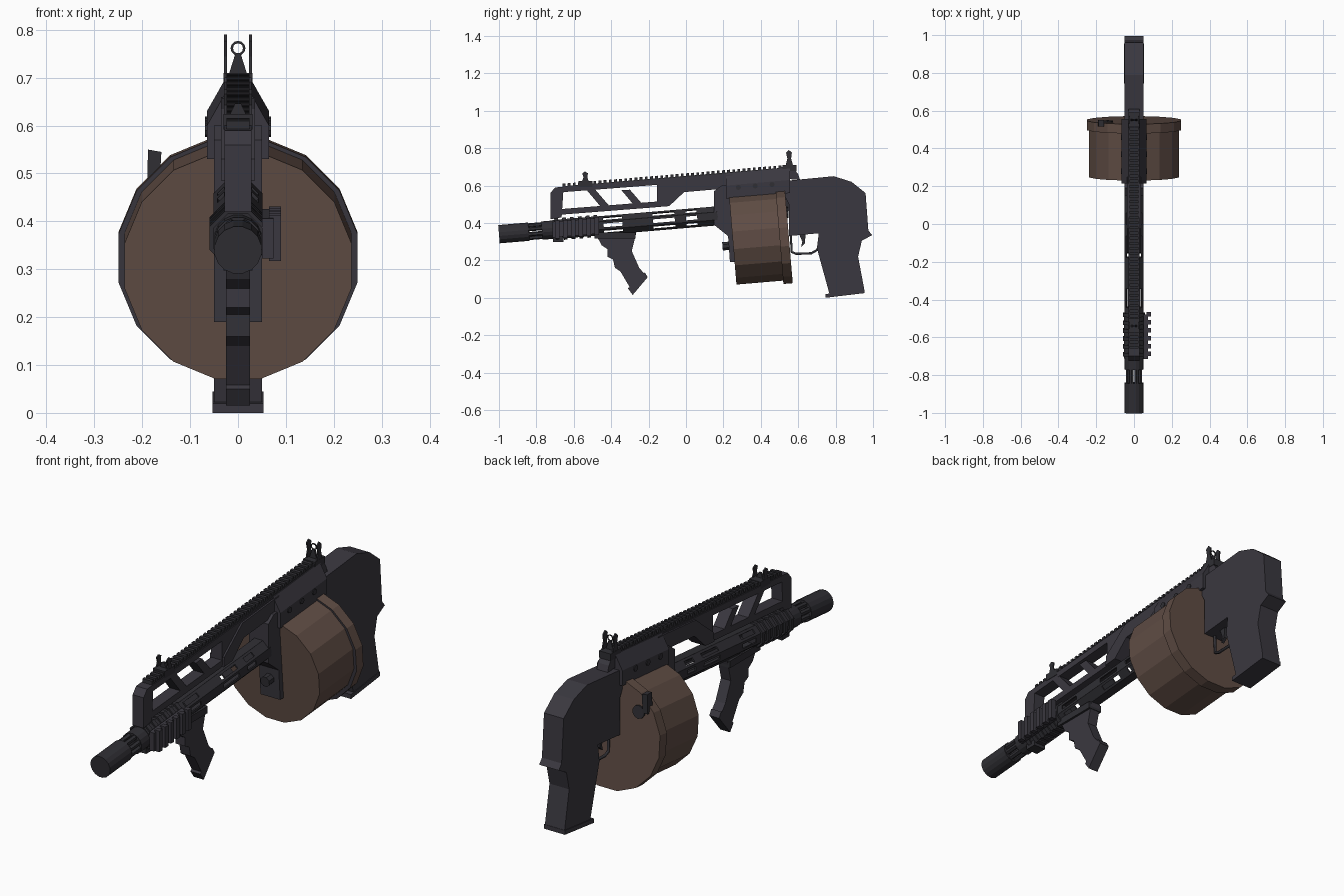
import bpy, bmesh, math
from mathutils import Vector, Matrix

if "Cube" in bpy.data.objects:
    bpy.data.objects.remove(bpy.data.objects["Cube"])

SLOPE = 0.084                      # the whole body leans slightly nose-down
TILT = Matrix.Rotation(math.atan(SLOPE), 4, 'X')


def material(name, rgb):
    m = bpy.data.materials.new(name)
    m.use_nodes = True
    m.diffuse_color = (*rgb, 1)
    m.node_tree.nodes["Principled BSDF"].inputs["Base Color"].default_value = (*rgb, 1)
    return m


grey = material("dark grey", (0.042, 0.039, 0.050))
steel = material("black steel", (0.029, 0.028, 0.034))
brown = material("drum brown", (0.115, 0.073, 0.058))


def prism(name, pts, vec, *mats):
    """Close a planar outline and push it along a vector."""
    bm = bmesh.new()
    face = bm.faces.new([bm.verts.new(p) for p in pts])
    new = bmesh.ops.extrude_face_region(bm, geom=[face])["geom"]
    bmesh.ops.translate(bm, vec=Vector(vec), verts=[v for v in new if isinstance(v, bmesh.types.BMVert)])
    bmesh.ops.recalc_face_normals(bm, faces=bm.faces)
    me = bpy.data.meshes.new(name)
    bm.to_mesh(me)
    bm.free()
    for m in mats:
        me.materials.append(m)
    ob = bpy.data.objects.new(name, me)
    bpy.context.collection.objects.link(ob)
    return ob


def side(name, pts, half, mat, x=0):
    """Side outline given as (y, z), centred on x."""
    return prism(name, [(x - half, y, z) for y, z in pts], (2 * half, 0, 0), mat)


def box(name, x, y, z, mat):
    pts = [(x[0], y[0], z[0]), (x[0], y[1], z[0]), (x[0], y[1], z[1]), (x[0], y[0], z[1])]
    return prism(name, pts, (x[1] - x[0], 0, 0), mat)


def bore(y):
    return 0.34 + (y + 1) * SLOPE


def rod(name, y0, y1, r, sides, *mats, x=0, z=None):
    """Polygonal bar along the tilted axis, flats at the sides."""
    z = bore(y0) if z is None else z
    pts = []
    for i in range(sides):
        a = math.tau * (i + 0.5) / sides
        pts.append(Vector((x, y0, z)) + TILT @ Vector((r * math.cos(a), 0, r * math.sin(a))))
    return prism(name, pts, TILT @ Vector((0, y1 - y0, 0)), *mats)


def wire(name, pts, r, mat, cyclic=False):
    cu = bpy.data.curves.new(name, 'CURVE')
    cu.dimensions = '3D'
    cu.bevel_depth, cu.bevel_resolution = r, 1
    sp = cu.splines.new('POLY')
    sp.points.add(len(pts) - 1)
    for p, co in zip(sp.points, pts):
        p.co = (*co, 1)
    sp.use_cyclic_u = cyclic
    cu.materials.append(mat)
    ob = bpy.data.objects.new(name, cu)
    bpy.context.collection.objects.link(ob)


# Muzzle with an open cage behind it
rod("muzzle", -1, -0.84, 0.05, 16, steel)
rod("muzzle_collar", -0.77, -0.71, 0.05, 16, steel)
for i in range(8):
    a = math.tau * (i + 0.5) / 8
    rod("cage_bar", -0.85, -0.76, 0.012, 6, steel,
        x=0.036 * math.cos(a), z=bore(-0.85) + 0.036 * math.sin(a))

# Clamp with ribs and a toothed rail on one side
rod("clamp", -0.71, -0.48, 0.056, 8, steel)
for i in range(6):
    y = -0.70 + i * 0.042
    rod("clamp_rib", y, y + 0.02, 0.064, 8, steel)
    box("rail_tooth", (0.065, 0.09), (y, y + 0.024), (bore(y) - 0.048, bore(y) + 0.048), grey)
side("side_rail", [(-0.715, bore(-0.715) - 0.042), (-0.48, bore(-0.48) - 0.042),
                   (-0.48, bore(-0.48) + 0.042), (-0.715, bore(-0.715) + 0.042)], 0.012, grey, x=0.062)
box("clamp_lug", (-0.03, 0.03), (-0.71, -0.655), (0.297, 0.35), steel)

# Octagonal hollow handguard made from eight panels, slotted except top and bottom
slots = [(-0.44, -0.34), (-0.175, -0.06), (0.0, 0.06)]
solid = [(-0.49, slots[0][0]), (slots[0][1], slots[1][0]), (slots[1][1], slots[2][0]), (slots[2][1], 0.17)]


def panel(a, y0, y1, t0, t1):
    out, tan = Vector((math.cos(a), 0, math.sin(a))), Vector((-math.sin(a), 0, math.cos(a)))
    base = Vector((0, y0, bore(y0)))
    pts = [base + TILT @ (out * r + tan * t) for r, t in ((0.044, t0), (0.044, t1), (0.051, t1), (0.051, t0))]
    prism("handguard_panel", pts, TILT @ Vector((0, y1 - y0, 0)), steel)


for i in range(8):
    a = math.tau * i / 8
    if i in (2, 6):
        panel(a, -0.49, 0.17, -0.021, 0.021)
        continue
    panel(a, -0.49, 0.17, -0.021, -0.010)
    panel(a, -0.49, 0.17, 0.010, 0.021)
    for y0, y1 in solid:
        panel(a, y0, y1, -0.010, 0.010)

# Angled front grip with finger steps and a foot
side("front_grip", [(-0.48, 0.335), (-0.45, 0.28), (-0.42, 0.26), (-0.42, 0.22), (-0.39, 0.205),
                    (-0.38, 0.16), (-0.35, 0.14), (-0.30, 0.055), (-0.22, 0.125), (-0.25, 0.16),
                    (-0.29, 0.25), (-0.265, 0.35)], 0.025, grey)
side("grip_foot", [(-0.31, 0.05), (-0.285, 0.015), (-0.205, 0.11), (-0.22, 0.135)], 0.025, grey)
box("grip_mount", (-0.035, 0.035), (-0.49, -0.27), (0.318, 0.35), steel)

# Carry frame: top bar, bottom bar, post, slanted struts and solid rear
half = 0.028
side("frame_top", [(-0.72, 0.56), (0.25, 0.635), (0.25, 0.665), (-0.70, 0.59)], half, grey)
side("frame_bottom", [(-0.725, 0.44), (-0.15, 0.485), (-0.15, 0.515), (-0.725, 0.47)], half, grey)
side("frame_post", [(-0.725, 0.42), (-0.665, 0.43), (-0.655, 0.58), (-0.70, 0.59), (-0.725, 0.56)], half, grey)
for y in (-0.53, -0.345):
    side("frame_strut", [(y, 0.575), (y + 0.045, 0.578), (y + 0.125, 0.485), (y + 0.08, 0.48)], half, grey)
side("frame_rear", [(-0.155, 0.485), (-0.09, 0.49), (-0.01, 0.565), (0.22, 0.585), (0.25, 0.66),
                    (-0.02, 0.635), (-0.15, 0.53)], half + 0.008, grey)
side("frame_gusset", [(-0.155, 0.49), (-0.12, 0.49), (0.0, 0.625), (-0.155, 0.605)], half, grey)

# Toothed top rail, one comb outline
comb = [(0.55, 0.685), (-0.66, 0.585)]
for i in range(44):
    y = -0.66 + i * 0.0275
    z = 0.597 + (y + 0.66) * SLOPE
    comb += [(y, z), (y, z + 0.013), (y + 0.015, z + 0.014), (y + 0.015, z)]
side("top_rail", comb, 0.024, steel)

# Receiver with sloped shoulders and bolts
section = [(-0.065, 0.53), (0.065, 0.53), (0.065, 0.60), (0.028, 0.665), (-0.028, 0.665), (-0.065, 0.60)]
prism("receiver", [(x, 0.215, z) for x, z in section], (0, 0.34, 0.03), grey)
for y in (0.28, 0.37, 0.46):
    for s in (-1, 1):
        z = 0.59 + (y - 0.28) * SLOPE
        pts = [(s * 0.06, y + 0.014 * math.cos(i * math.tau / 8), z + 0.014 * math.sin(i * math.tau / 8))
               for i in range(8)]
        prism("receiver_bolt", pts, (s * 0.009, 0, 0), steel)
side("front_block", [(0.15, 0.57), (0.15, 0.39), (0.225, 0.33), (0.235, 0.19), (0.29, 0.19), (0.29, 0.6), (0.19, 0.6)],
     0.05, grey)
rod("takedown_knob", 0.195, 0.25, 0.024, 8, steel, z=0.275)
rod("takedown_stem", 0.21, 0.25, 0.014, 8, steel, z=0.275)

# Sixteen-sided drum, wider rear flange with a grey front edge
c = math.cos(math.pi / 16)
rod("drum", 0.25, 0.51, 0.237 / c, 16, brown, z=0.307)
flange = rod("drum_flange", 0.50, 0.55, 0.25 / c, 16, brown, grey, z=0.323)
for p in flange.data.polygons:
    p.material_index = 1 if p.normal.y < -0.9 else 0
rod("drum_dial", 0.53, 0.547, 0.03, 10, steel, x=-0.14, z=0.455)
prism("drum_lever", [(-0.19, 0.515, 0.46), (-0.165, 0.515, 0.46), (-0.16, 0.515, 0.545), (-0.188, 0.515, 0.55)],
      (0, 0.035, 0), steel)

# Stock and rear grip in one silhouette
side("stock", [(0.53, 0.625), (0.79, 0.65), (0.885, 0.62), (0.96, 0.56), (0.975, 0.36), (0.995, 0.335),
               (0.94, 0.305), (0.92, 0.22), (0.955, 0.035), (0.77, 0.01), (0.70, 0.265), (0.71, 0.345),
               (0.55, 0.33), (0.55, 0.5), (0.52, 0.56)], 0.05, grey)
side("grip_base", [(0.745, 0.0), (0.955, 0.025), (0.955, 0.045), (0.745, 0.02)], 0.053, grey)
side("trigger", [(0.605, 0.34), (0.64, 0.34), (0.635, 0.29), (0.615, 0.272), (0.622, 0.3)], 0.008, steel)
wire("trigger_guard", [(0, 0.56, 0.34), (0, 0.565, 0.245), (0, 0.59, 0.235), (0, 0.67, 0.238),
                       (0, 0.70, 0.255), (0, 0.715, 0.285)], 0.007, steel)


# Sights: base, twin ears, tapered post and aperture ring
def sight(name, y, z, h, ring):
    box(name + "_base", (-0.03, 0.03), (y - 0.035, y + 0.04), (z - 0.02, z + 0.012), steel)
    for s in (-1, 1):
        side(name + "_ear", [(y - 0.02, z), (y + 0.025, z), (y + 0.012, z + h * 0.5), (y + 0.016, z + h * 0.85),
                             (y, z + h), (y - 0.015, z + h * 0.85), (y - 0.008, z + h * 0.5)], 0.003, steel, x=s * 0.026)
    top = z + h * 0.55
    prism(name + "_post", [(-0.022, y - 0.005, z), (0.022, y - 0.005, z), (0.006, y - 0.005, top),
                           (-0.006, y - 0.005, top)], (0, 0.01, 0), steel)
    if ring:
        wire(name + "_ring", [(0.013 * math.cos(i * math.tau / 12), y, z + h * 0.69 + 0.013 * math.sin(i * math.tau / 12))
                              for i in range(12)], 0.003, steel, cyclic=True)


sight("rear_sight", 0.55, 0.698, 0.092, True)
sight("front_sight", -0.54, 0.612, 0.063, False)
side("rear_sight_riser", [(0.49, 0.64), (0.61, 0.63), (0.60, 0.66), (0.57, 0.70), (0.51, 0.70)], 0.028, grey)
